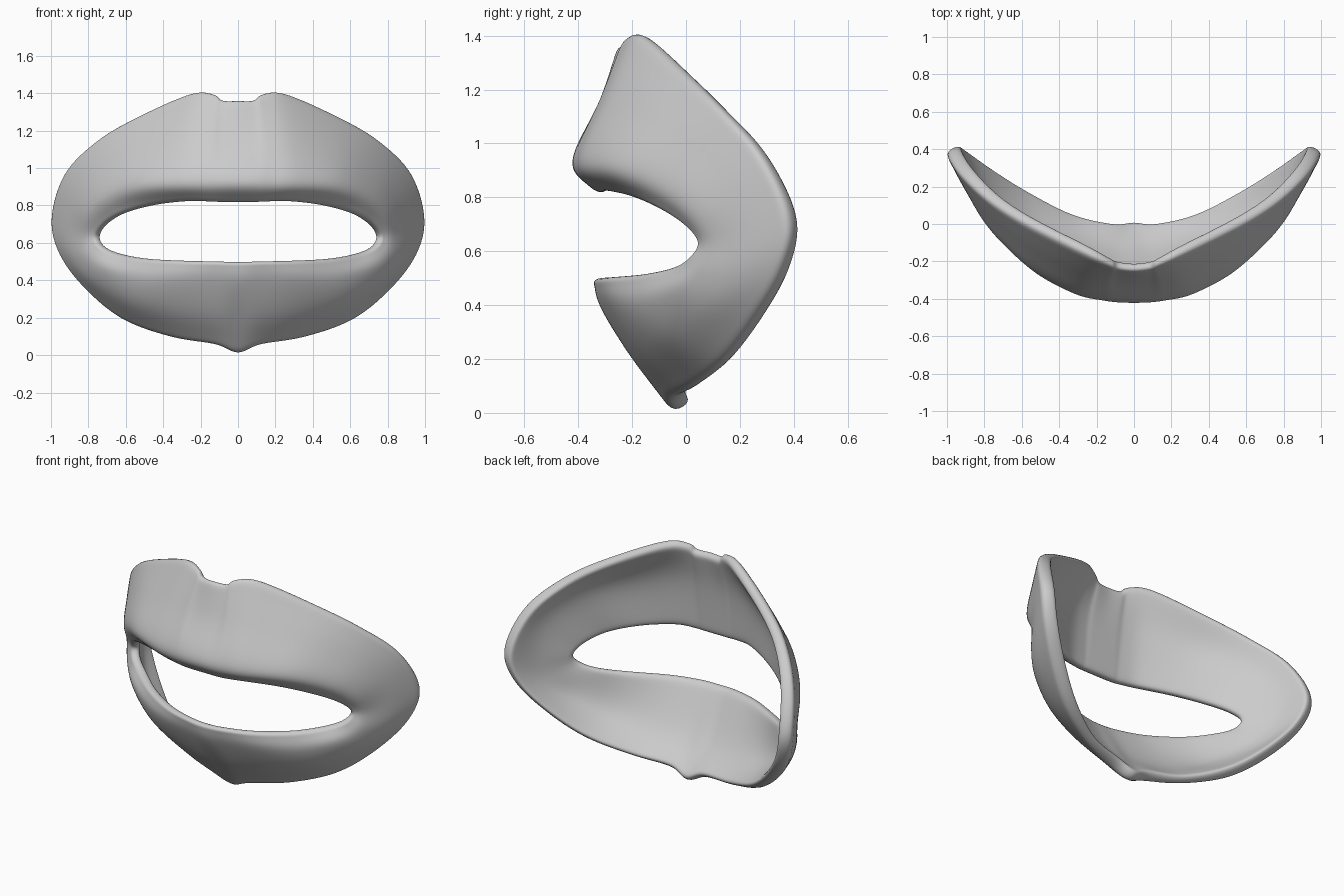
import bpy
from mathutils import Vector

if "Cube" in bpy.data.objects:
    bpy.data.objects.remove(bpy.data.objects["Cube"])

# Right-half guide loops, running from top centre round the side to bottom centre
inner = [(0, -.335, .82), (.09, -.335, .82), (.15, -.332, .822), (.27, -.305, .825), (.45, -.215, .805),
         (.62, -.11, .76), (.72, -.015, .70), (.765, .04, .635), (.74, .01, .58), (.65, -.05, .54),
         (.5, -.165, .513), (.3, -.28, .502), (.12, -.335, .498), (0, -.345, .495)]
bulge = [(0, -.425, .93), (.09, -.422, .93), (.17, -.411, .93), (.31, -.38, .93), (.52, -.27, .91),
         (.7, -.11, .85), (.8, .01, .76), (.83, .085, .64), (.805, .05, .53), (.7, -.05, .46),
         (.52, -.165, .41), (.32, -.26, .4), (.12, -.305, .395), (0, -.317, .39)]
middle = [(0, -.32, 1.16), (.09, -.318, 1.16), (.16, -.313, 1.17), (.3, -.27, 1.17), (.56, -.14, 1.09),
          (.76, .02, .99), (.88, .15, .86), (.92, .215, .67), (.88, .175, .51), (.76, .06, .38),
          (.57, -.06, .28), (.34, -.15, .23), (.12, -.2, .21), (0, -.205, .21)]
outer = [(0, -.25, 1.37), (.085, -.24, 1.372), (.13, -.22, 1.405), (.26, -.16, 1.41), (.58, .0, 1.265),
         (.78, .125, 1.14), (.94, .275, .97), (1.01, .385, .73), (.96, .355, .53), (.81, .25, .335),
         (.61, .13, .175), (.35, .015, .085), (.12, -.055, .045), (0, -.045, -.003)]

# Wall depth at the rim, per station
rim_depth = [.05, .05, .05, .065, .065, .07, .08, .085, .085, .085, .08, .06, .08, .08]


def back(loop, depths):
    """Copy of a guide loop moved to the inside of the shell."""
    out = []
    for p, d in zip(loop, depths):
        x, y, z = p
        out.append(Vector(p) + Vector((-x, .9 - .4 * x, .8 * (.7 - z))).normalized() * d)
    return out


def spline(pts, steps, mirror_ends=False):
    """Catmull-Rom curve through points; ends reflected in x or extrapolated."""
    pts = [Vector(p) for p in pts]
    if mirror_ends:
        flip = lambda p: Vector((-p.x, p.y, p.z))
        pts = [flip(pts[1])] + pts + [flip(pts[-2])]
    else:
        pts = [pts[0] * 2 - pts[1]] + pts + [pts[-1] * 2 - pts[-2]]
    out = []
    for i in range(1, len(pts) - 2):
        a, b, c, d = pts[i - 1:i + 3]
        for s in range(steps):
            t = s / steps
            out.append(0.5 * (2 * b + (c - a) * t + (2 * a - 5 * b + 4 * c - d) * t * t
                              + (3 * b - a - 3 * c + d) * t ** 3))
    return out + [pts[-2]]


# Front lips and inner lining: loops smoothed lengthwise, then joined as closed sections
front = [spline(l, 4, True) for l in (inner, bulge, middle, outer)]
lining = [spline(l, 4, True) for l in (back(outer, rim_depth), back(middle, [.07] * 14),
                                       back(inner, [.045] * 14))]
sections = [spline(f, 4) + spline(b, 5) for f, b in zip(zip(*front), zip(*lining))]
n = len(sections[0])
verts = [p for s in sections for p in s]
faces = [(u * n + v, (u + 1) * n + v, (u + 1) * n + (v + 1) % n, u * n + (v + 1) % n)
         for u in range(len(sections) - 1) for v in range(n)]
mesh = bpy.data.meshes.new("mouth_ring")
mesh.from_pydata(verts, [], faces)
ring = bpy.data.objects.new("mouth_ring", mesh)
bpy.context.collection.objects.link(ring)

# Mirror to the left half and round the rims
m = ring.modifiers.new("mirror", 'MIRROR')
m.use_clip = True
sub = ring.modifiers.new("smooth", 'SUBSURF')
sub.levels = sub.render_levels = 2
mesh.polygons.foreach_set("use_smooth", [True] * len(mesh.polygons))
